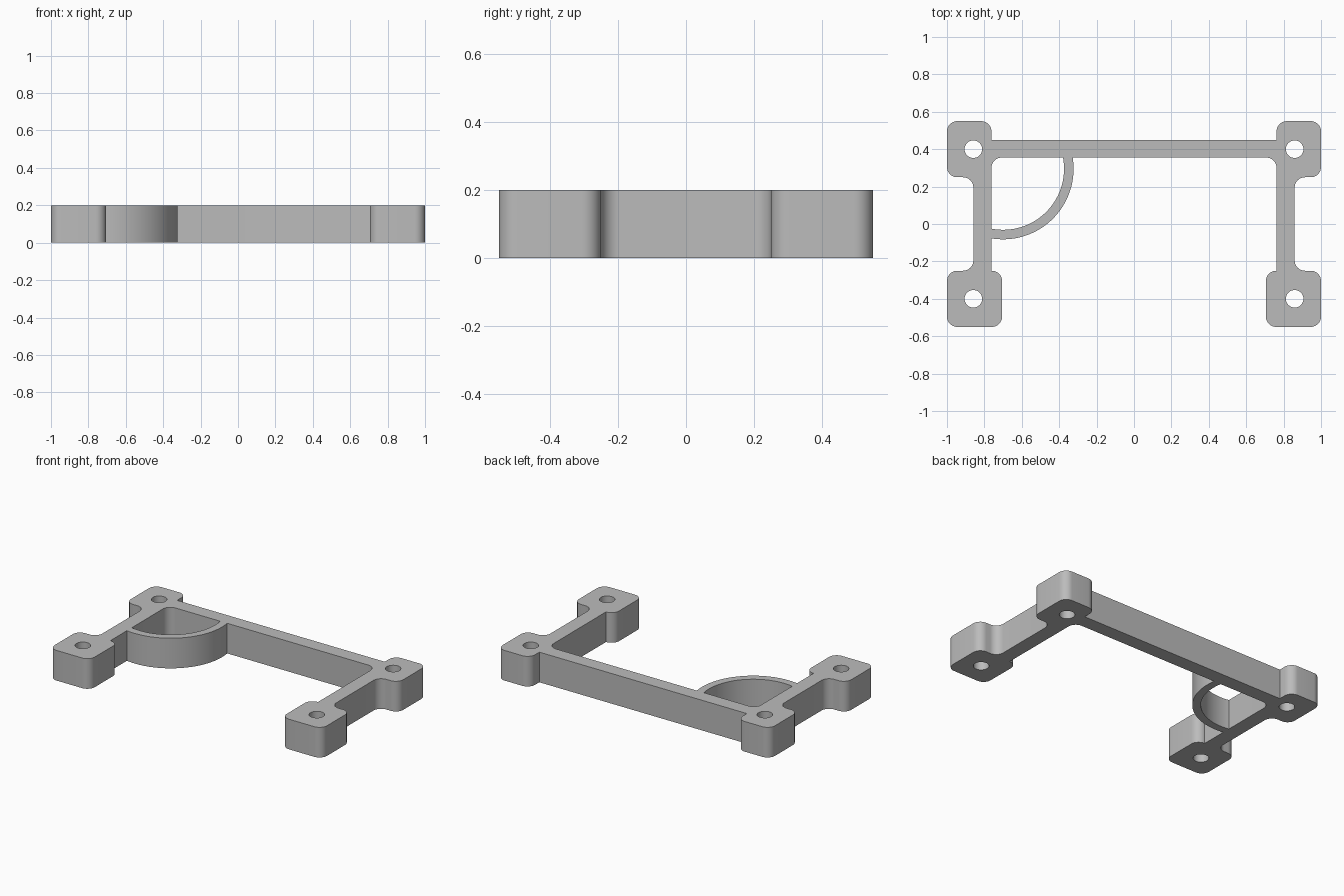
import bpy, bmesh, math
from mathutils import Vector

cube = bpy.data.objects.get("Cube")
if cube:
    bpy.data.objects.remove(cube, do_unlink=True)

HEIGHT = 0.2
GREY = (0.5, 0.5, 0.5, 1)
grey = bpy.data.materials.new("plain grey")
grey.use_nodes = True
grey.diffuse_color = GREY
grey.node_tree.nodes["Principled BSDF"].inputs["Base Color"].default_value = GREY


def arc(cx, cy, r, a, b, n):
    """Points along an arc from angle a to angle b."""
    steps = [a + (b - a) * i / n for i in range(n + 1)]
    return [Vector((cx + r * math.cos(t), cy + r * math.sin(t))) for t in steps]


def fillet(corners, n=10):
    """Round each right-angled corner (x, y, radius)."""
    pts = []
    for i, (x, y, r) in enumerate(corners):
        c = Vector((x, y))
        if not r:
            pts.append(c)
            continue
        u = (Vector(corners[i - 1][:2]) - c).normalized()
        v = (Vector(corners[(i + 1) % len(corners)][:2]) - c).normalized()
        centre = c + r * (u + v)
        for k in range(n + 1):
            t = math.pi / 2 * k / n
            pts.append(centre - r * (v * math.cos(t) + u * math.sin(t)))
    return pts


def plate(name, loops):
    """Extrude an outline, with further loops as holes, to the full height."""
    curve = bpy.data.curves.new(name + " outline", "CURVE")
    curve.dimensions = "2D"
    curve.fill_mode = "BOTH"
    curve.extrude = HEIGHT / 2
    for loop in loops:
        spline = curve.splines.new("POLY")
        spline.points.add(len(loop) - 1)
        for point, p in zip(spline.points, loop):
            point.co = (p.x, p.y, 0, 1)
        spline.use_cyclic_u = True
    temp = bpy.data.objects.new(name + " helper", curve)
    bpy.context.collection.objects.link(temp)
    bpy.context.view_layer.update()
    evaluated = temp.evaluated_get(bpy.context.evaluated_depsgraph_get())
    mesh = bpy.data.meshes.new_from_object(evaluated)
    bpy.data.objects.remove(temp, do_unlink=True)
    bpy.data.curves.remove(curve)

    bm = bmesh.new()
    bm.from_mesh(mesh)
    bmesh.ops.remove_doubles(bm, verts=bm.verts, dist=0.0001)
    bmesh.ops.translate(bm, verts=bm.verts, vec=(0, 0, HEIGHT / 2))
    bmesh.ops.recalc_face_normals(bm, faces=bm.faces)
    bm.to_mesh(mesh)
    bm.free()
    mesh.name = name
    mesh.materials.clear()
    mesh.materials.append(grey)
    obj = bpy.data.objects.new(name, mesh)
    bpy.context.collection.objects.link(obj)
    bpy.ops.object.select_all(action="DESELECT")
    obj.select_set(True)
    bpy.context.view_layer.objects.active = obj
    bpy.ops.object.shade_smooth_by_angle(angle=math.radians(35))
    return obj


# Frame: rear rail, two legs and four pads, as half an outline that is mirrored
R = 0.055
LEG_IN, LEG_OUT = 0.762, 0.859
RAIL_FRONT, RAIL_BACK = 0.355, 0.45
half = [
    (LEG_IN, RAIL_BACK, 0), (LEG_IN, 0.55, R), (1, 0.55, R), (1, 0.25, R),
    (LEG_OUT, 0.25, R), (LEG_OUT, -0.25, R), (1, -0.25, R), (1, -0.55, R),
    (0.705, -0.55, R), (0.705, -0.25, R), (LEG_IN, -0.25, 0),
    (LEG_IN, RAIL_FRONT, R),
]
outline = fillet(half + [(-x, y, r) for x, y, r in reversed(half)])

# Screw holes through the pads
holes = [arc(sx * LEG_OUT, sy * 0.4, 0.047, 0, math.tau, 40)[:-1]
         for sx in (-1, 1) for sy in (-1, 1)]
plate("mounting_frame", [outline] + holes)

# Curved brace between the right leg and the rear rail, ending flush on both
CX, CY = -0.70, 0.295


def brace_edge(r):
    start = -math.acos((-LEG_IN - CX) / r)
    end = math.asin((RAIL_FRONT - CY) / r)
    return arc(CX, CY, r, start, end, 40)


plate("curved_brace", [brace_edge(0.377) + brace_edge(0.326)[::-1]])
